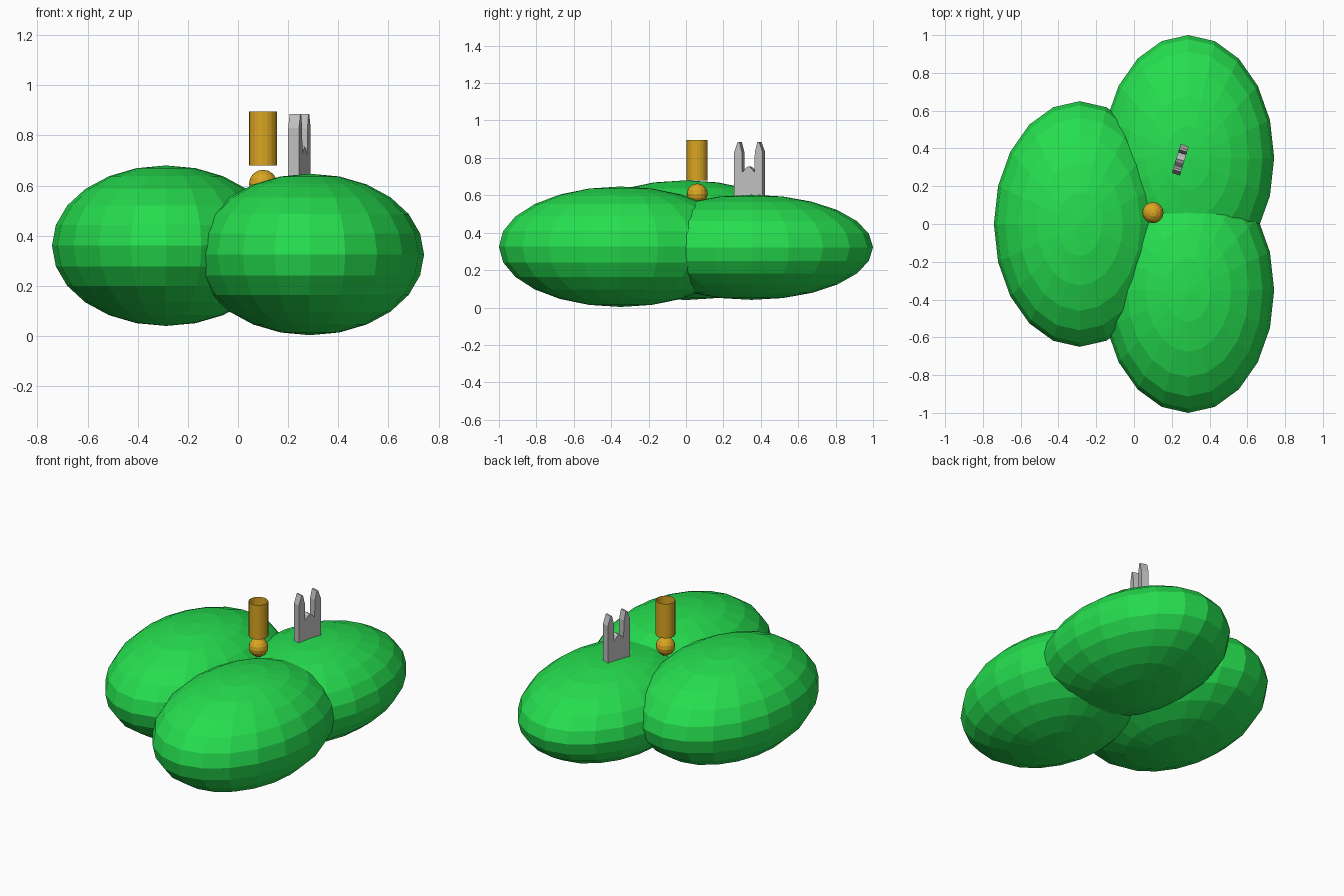
import bpy, bmesh, math
from mathutils import Matrix

if "Cube" in bpy.data.objects:
    bpy.data.objects.remove(bpy.data.objects["Cube"])


def material(name, rgb):
    m = bpy.data.materials.new(name)
    m.diffuse_color = (*rgb, 1.0)
    m.use_nodes = True
    m.node_tree.nodes["Principled BSDF"].inputs["Base Color"].default_value = m.diffuse_color
    return m


GREEN = material("leaf green", (0.019, 0.73, 0.078))
GOLD = material("gold", (0.70, 0.376, 0.016))
SILVER = material("silver", (0.52, 0.52, 0.52))


def add_object(name, bm, mat, loc=(0, 0, 0), angle=0.0):
    bmesh.ops.recalc_face_normals(bm, faces=bm.faces)
    me = bpy.data.meshes.new(name)
    bm.to_mesh(me)
    bm.free()
    me.materials.append(mat)
    ob = bpy.data.objects.new(name, me)
    ob.location = loc
    ob.rotation_euler.z = angle
    bpy.context.collection.objects.link(ob)
    return ob


def ellipsoid(name, loc, radii, mat, segments=20, rings=12):
    bm = bmesh.new()
    bmesh.ops.create_uvsphere(bm, u_segments=segments, v_segments=rings, radius=1,
                              matrix=Matrix.Diagonal((*radii, 1)))
    return add_object(name, bm, mat, loc)


# three overlapping flattened leaves
ellipsoid("left_leaf", (-0.287, 0, 0.36), (0.455, 0.65, 0.32), GREEN)
ellipsoid("front_leaf", (0.287, -0.35, 0.325), (0.455, 0.65, 0.322), GREEN)
ellipsoid("back_leaf", (0.287, 0.35, 0.322), (0.455, 0.65, 0.281), GREEN)

# gold bead with an open tube floating above it
ellipsoid("bead", (0.10, 0.06, 0.607), (0.056, 0.056, 0.056), GOLD, 16, 8)
bm = bmesh.new()
bmesh.ops.create_cone(bm, cap_ends=False, segments=20, radius1=0.056,
                      radius2=0.056, depth=0.216)
add_object("tube", bm, GOLD, (0.10, 0.06, 0.788))

# two-pronged clip: half outline (along y, height), mirrored and extruded in x
half = [(0.08, 0.58), (0.08, 0.83), (0.060, 0.885), (0.050, 0.885),
        (0.036, 0.83), (0.034, 0.722), (0.016, 0.745)]
outline = half + [(0, 0.755)] + [(-u, z) for u, z in reversed(half)]
bm = bmesh.new()
T = 0.045
face = bm.faces.new([bm.verts.new((-T / 2, u, z)) for u, z in outline])
ext = bmesh.ops.extrude_face_region(bm, geom=[face])
bmesh.ops.translate(bm, vec=(T, 0, 0),
                    verts=[g for g in ext["geom"] if isinstance(g, bmesh.types.BMVert)])
add_object("pronged_clip", bm, SILVER, (0.245, 0.34, 0), math.radians(-17))
